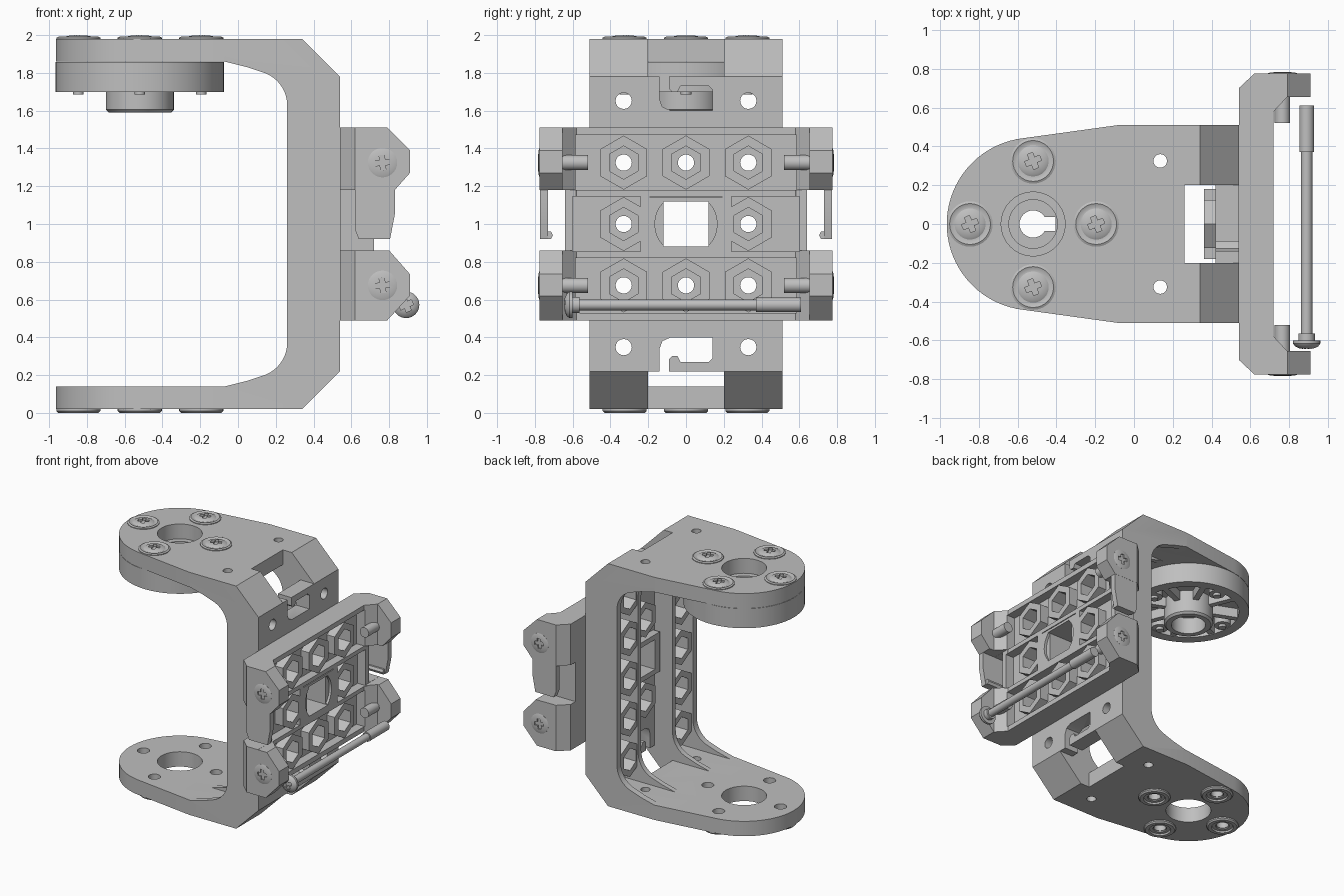
import bpy
import bmesh
from math import sin, cos, pi
from mathutils import Matrix

if "Cube" in bpy.data.objects:
    bpy.data.objects.remove(bpy.data.objects["Cube"])

GREY = (0.52, 0.52, 0.52, 1)
mat = bpy.data.materials.new("bracket grey")
mat.use_nodes = True
mat.diffuse_color = GREY
mat.node_tree.nodes["Principled BSDF"].inputs["Base Color"].default_value = GREY


# ---------- helpers ----------
def make(name, bm):
    bmesh.ops.recalc_face_normals(bm, faces=bm.faces[:])
    mesh = bpy.data.meshes.new(name)
    bm.to_mesh(mesh)
    bm.free()
    mesh.materials.append(mat)
    ob = bpy.data.objects.new(name, mesh)
    bpy.context.collection.objects.link(ob)
    return ob


def prism(name, pts, axis, a, b):
    """Extrude a 2D outline along x (pts y,z), y (pts x,z) or z (pts x,y)."""
    place = {"x": lambda p, d: (d, p[0], p[1]),
             "y": lambda p, d: (p[0], d, p[1]),
             "z": lambda p, d: (p[0], p[1], d)}[axis]
    bm = bmesh.new()
    lo = [bm.verts.new(place(p, a)) for p in pts]
    hi = [bm.verts.new(place(p, b)) for p in pts]
    bm.faces.new(lo)
    bm.faces.new(hi)
    for i in range(len(pts)):
        j = (i + 1) % len(pts)
        bm.faces.new((lo[i], lo[j], hi[j], hi[i]))
    return make(name, bm)


def ring(c, r, n=32, start=0.0, sweep=2 * pi):
    k = n if sweep == 2 * pi else n - 1
    return [(c[0] + r * cos(start + sweep * i / k), c[1] + r * sin(start + sweep * i / k))
            for i in range(n)]


def rod(name, c, r, axis, a, b, n=32):
    return prism(name, ring(c, r, n), axis, a, b)


def hexagon(c, r, a, b):
    return prism("hex", ring(c, r, 6, pi / 2), "x", a, b)


def box(x, y, z, name="box"):
    return prism(name, [(x[0], y[0]), (x[1], y[0]), (x[1], y[1]), (x[0], y[1])], "z", *z)


def lathe(name, pts, n=32):
    bm = bmesh.new()
    vs = [bm.verts.new((r, 0, z)) for r, z in pts]
    es = [bm.edges.new(p) for p in zip(vs, vs[1:])]
    bmesh.ops.spin(bm, geom=vs + es, axis=(0, 0, 1), cent=(0, 0, 0), angle=2 * pi, steps=n)
    bmesh.ops.remove_doubles(bm, verts=bm.verts[:], dist=1e-4)
    return make(name, bm)


def combine(ob, tools, op="DIFFERENCE"):
    for t in tools:
        mod = ob.modifiers.new("cut", "BOOLEAN")
        mod.operation, mod.solver, mod.object = op, "EXACT", t
        bpy.context.view_layer.objects.active = ob
        bpy.ops.object.modifier_apply(modifier=mod.name)
        bpy.data.objects.remove(t)
    return ob


def screw(name, loc, r, h, rot=(0, "X"), washer=0.0, turn=0.4):
    """Domed cross-head screw whose seat sits at loc."""
    pts = [(0, h), (0.5 * r, 0.93 * h), (0.85 * r, 0.65 * h), (r, 0.3 * h)]
    if washer:
        pts += [(1.15 * r, 0.3 * h), (0.9 * washer, 0.6 * h), (washer, 0.3 * h)]
    pts += [(pts[-1][0], -0.005), (0.6 * r, -0.005), (0.6 * r, -0.04), (0, -0.04)]
    ob = lathe(name, pts)
    s = 0.52 * r
    combine(ob, [box((-a, a), (-b, b), (h - 0.035, h + 0.1)) for a, b in ((s, 0.014), (0.0141, s))])
    ob.data.transform(Matrix.Translation(loc) @ Matrix.Rotation(rot[0], 4, rot[1])
                      @ Matrix.Rotation(turn, 4, "Z"))
    return ob


HUB = (-0.52, 0)
COLS = (-0.33, 0, 0.33)
ROWS = (0.675, 1.0, 1.325)
SCREWS = [(HUB[0] + 0.325 * cos(k * pi / 2), 0.325 * sin(k * pi / 2)) for k in range(4)]
sites = [(y, z) for y in COLS for z in ROWS if (y, z) != (0, 1.0)]
outer_sites = [(y, z) for y in (-0.33, 0.33) for z in (0.348, 1.652)]

# ---------- C-shaped frame ----------
upper = [(-0.97, 1.86), (-0.07, 1.86), (0.05, 1.83)] + ring((0.08, 1.63), 0.18, 10, 1.2, -1.2)
lower = [(x, 2 - z) for x, z in upper]
back = [(-0.97, 1.98), (0.34, 1.98), (0.54, 1.78), (0.54, 0.22), (0.34, 0.02), (-0.97, 0.02)]
frame = prism("c_frame", back + lower + upper[::-1], "y", -0.51, 0.51)
plan = ring(HUB, 0.445, 48, pi / 2 + 0.15, pi - 0.3)
plan += [(-0.08, -0.51), (-0.08, -0.6), (0.7, -0.6), (0.7, 0.6), (-0.08, 0.6), (-0.08, 0.51)]
combine(frame, [prism("plan", plan, "z", -0.1, 2.1)], "INTERSECT")

# inner pockets between ribs, leaving hexagonal bosses
pocket = [(-0.3, 0.14), (0.37, 0.14), (0.42, 0.19), (0.42, 1.81), (0.37, 1.86), (-0.3, 1.86)]
for y0, y1 in ((-0.46, -0.24), (-0.2, 0.2), (0.24, 0.46)):
    cutter = prism("pocket", pocket, "y", y0, y1)
    keep = [hexagon(s, 0.143, 0.36 if s[0] == 0 else 0.27, 0.6)
            for s in sites + outer_sites if y0 < s[0] < y1]
    if y0 < 0 < y1:
        keep.append(box((0.36, 0.6), (-0.18, 0.18), (0.84, 1.16)))
    combine(frame, [combine(cutter, keep)])

cuts = []
for s in sites + outer_sites:
    cuts += [hexagon(s, 0.09, 0.1, 0.47), rod("hole", s, 0.043, "x", 0.4, 0.7, 20)]
cuts.append(box((0.1, 0.7), (-0.12, 0.12), (0.88, 1.12)))
# end windows, with a hooked cable slot next to each
slot = [(-0.14, 0.2), (-0.14, 0.34), (-0.125, 0.38), (-0.08, 0.4), (0.14, 0.4), (0.14, 0.29),
        (0.12, 0.27), (-0.03, 0.27), (-0.045, 0.3), (-0.075, 0.3), (-0.09, 0.285), (-0.09, 0.2)]
cuts += [box((0.26, 0.8), (-0.2, 0.2), z) for z in ((-0.1, 0.22), (1.78, 2.1))]
cuts += [prism("slot", [(y, f(z)) for y, z in slot], "x", 0.2, 0.7)
         for f in (lambda z: z, lambda z: 2 - z)]
# plate holes
cuts.append(rod("hole", HUB, 0.165, "z", -0.1, 2.1, 40))
cuts += [rod("hole", p, 0.045, "z", -0.1, 0.5, 20) for p in SCREWS]
cuts += [rod("hole", (0.135, y), 0.035, "z", -0.1, 2.1, 20) for y in (-0.325, 0.325)]
combine(frame, cuts)

# ---------- round horn under the upper plate ----------
horn = lathe("round_horn", [(0.125, 1.858), (0.445, 1.858), (0.445, 1.70), (0.37, 1.70), (0.37, 1.78),
                            (0.18, 1.78), (0.18, 1.605), (0.165, 1.59), (0.125, 1.59), (0.125, 1.858)], 64)
horn.location.x = HUB[0]
floor = rod("horn_floor", HUB, 0.13, "z", 1.72, 1.77)
combine(floor, [rod("key", HUB, 0.07, "z", 1.6, 1.9), box((-0.52, -0.405), (-0.035, 0.035), (1.5, 1.9))])
for k in range(8):
    spoke = box((0.17, 0.38), (-0.022, 0.022), (1.705, 1.8), "horn_spoke")
    spoke.data.transform(Matrix.Translation((HUB[0], 0, 0)) @ Matrix.Rotation((k + 0.5) * pi / 4, 4, "Z"))

# ---------- plate screws and bushings ----------
for p in SCREWS:
    screw("plate_screw", (*p, 1.98), 0.08, 0.02, washer=0.117)
    rod("horn_boss", p, 0.06, "z", 1.705, 1.8, 20)
    rod("screw_tip", p, 0.028, "z", 1.685, 1.8, 16)
    bush = lathe("lower_bushing", [(0.05, 0.05), (0.117, 0.05), (0.117, 0.01), (0.107, 0),
                                   (0.08, 0), (0.075, 0.012), (0.05, 0.012), (0.05, 0.05)])
    bush.location = (*p, 0)

# ---------- clip plate with four arms ----------
half = [(0.54, 0.70), (0.62, 0.775), (0.91, 0.775), (0.91, 0.655), (0.79, 0.655), (0.72, 0.58)]
clip = prism("clip_plate", half + [(x, -y) for x, y in half[::-1]], "z", 0.4, 1.6)
outline = [(0.5, 0.49), (0.79, 0.49), (0.91, 0.62), (0.91, 0.735), (0.80, 0.86), (0.721, 0.86),
           (0.721, 1.18), (0.83, 1.18), (0.91, 1.27), (0.91, 1.39), (0.79, 1.51), (0.5, 1.51)]
combine(clip, [prism("outline", outline, "y", -1, 1)], "INTERSECT")
cuts = [box((0.5, 1), y, (0.861, 1.179)) for y in ((-1, -0.64), (0.64, 1))]
# recessed rows around hexagonal bosses
for z in ROWS:
    row = box((0.65, 0.8), (-0.6, 0.6), (z - 0.146, z + 0.146))
    keep = [hexagon(s, 0.143, 0.6, 0.9) for s in sites if s[1] == z]
    if z == 1.0:
        keep.append(box((0.6, 0.9), (-0.2, 0.2), (0.85, 1.14)))
        keep += [box((0.6, 0.9), y, (0.8, 1.2)) for y in ((-0.24, -0.19), (0.19, 0.24))]
    else:
        keep += [box((0.6, 0.9), y, (0.4, 1.6)) for y in ((-0.7, -0.585), (0.585, 0.7))]
    cuts.append(combine(row, keep))
for s in sites:
    cuts += [hexagon(s, 0.088, 0.59, 0.9), rod("hole", s, 0.043, "x", 0.5, 0.7, 20)]
bore = combine(rod("bore", (0, 1.0), 0.165, "x", 0.70, 0.9),
               [box((0.5, 1), (-1, 1), (0.88, 1.12))], "INTERSECT")
cuts += [bore, box((0.4, 1), (-0.12, 0.12), (0.88, 1.12))]
combine(clip, cuts)

latch = [(0.62, 1.2), (0.62, 0.97), (0.64, 0.92), (0.805, 0.92), (0.83, 1.05), (0.83, 1.2)]
for s in (-1, 1):
    prism("latch_tab", latch, "y", *sorted((s * 0.73, s * 0.774)))
    prism("latch_lip", [(s * 0.75, 0.92), (s * 0.715, 0.92), (s * 0.705, 0.94), (s * 0.715, 0.96),
                        (s * 0.75, 0.96)], "x", 0.65, 0.80)
    for z in (0.675, 1.325):
        screw("arm_screw", (0.765, s * 0.772, z), 0.078, 0.012, (-s * pi / 2, "X"), turn=0.1)
        rod("arm_pin", (0.765, z), 0.04, "y", *sorted((s * 0.52, s * 0.7)), 24)

# ---------- loose cross screw ----------
screw("cross_screw_head", (0.89, -0.605, 0.572), 0.07, 0.04, (pi / 2, "X"))
rod("cross_screw_shank", (0.89, 0.572), 0.029, "y", -0.61, 0.4, 24)
rod("cross_screw_sleeve", (0.89, 0.572), 0.038, "y", 0.37, 0.61, 24)

# ---------- shading ----------
bpy.ops.object.select_all(action="DESELECT")
for ob in bpy.context.collection.objects:
    if ob.type == "MESH":
        ob.select_set(True)
        bpy.context.view_layer.objects.active = ob
bpy.ops.object.shade_smooth_by_angle(angle=0.5)
